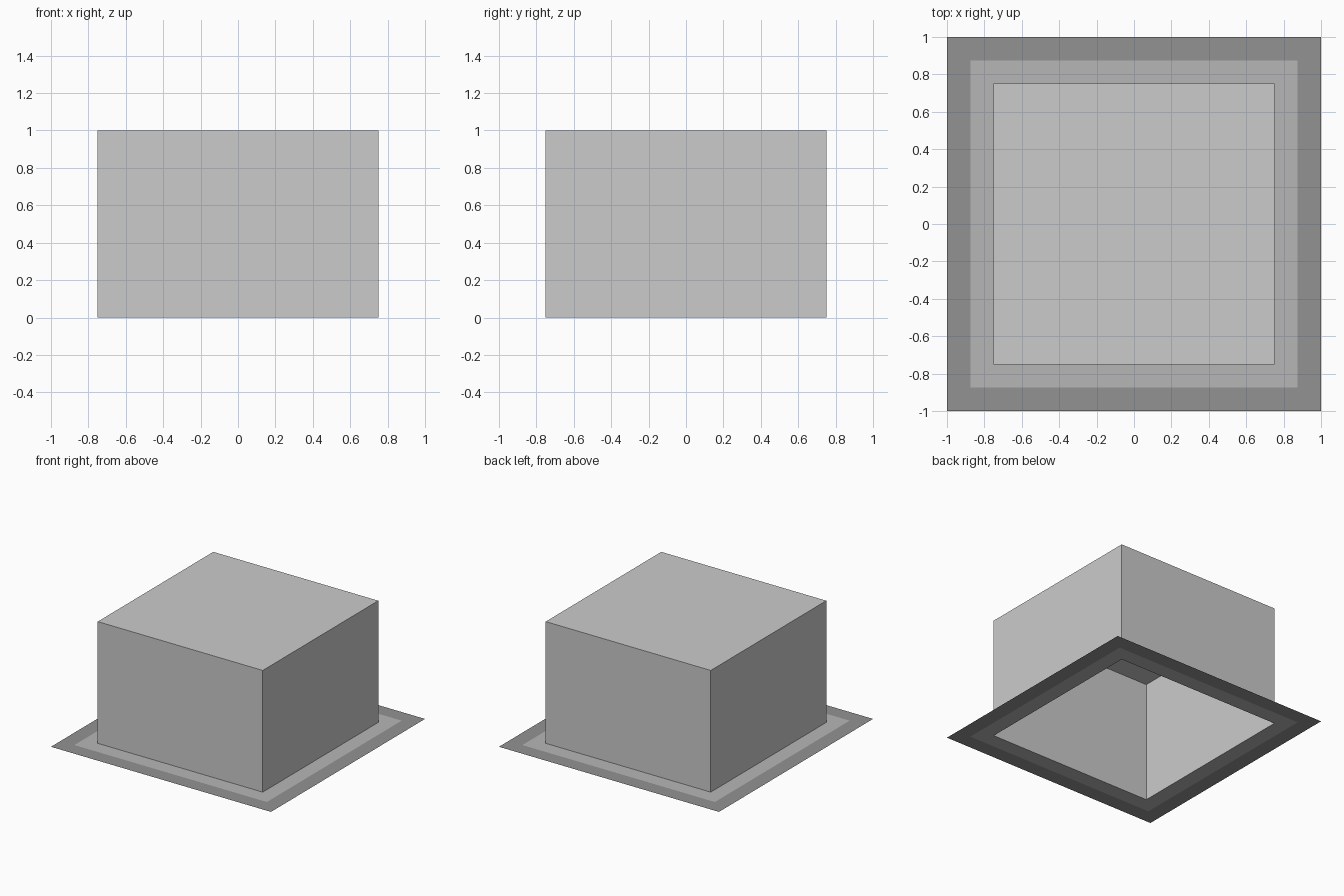
import bpy
import bmesh

if "Cube" in bpy.data.objects:
    bpy.data.objects.remove(bpy.data.objects["Cube"])


def grey(name, value):
    mat = bpy.data.materials.new(name)
    mat.diffuse_color = (value, value, value, 1)
    mat.use_nodes = True
    mat.node_tree.nodes["Principled BSDF"].inputs["Base Color"].default_value = mat.diffuse_color
    return mat


def add_object(name, bm, mat=None):
    mesh = bpy.data.meshes.new(name)
    bm.to_mesh(mesh)
    bm.free()
    if mat:
        mesh.materials.append(mat)
    obj = bpy.data.objects.new(name, mesh)
    bpy.context.collection.objects.link(obj)
    return obj


def flat_frame(name, inner, outer, mat):
    """Flat square ring at ground level, facing up."""
    bm = bmesh.new()
    corners = [(-1, -1), (1, -1), (1, 1), (-1, 1)]
    loops = [[bm.verts.new((x * r, y * r, 0)) for x, y in corners]
             for r in (inner, outer)]
    for i in range(4):
        j = (i + 1) % 4
        bm.faces.new((loops[0][i], loops[1][i], loops[1][j], loops[0][j]))
    return add_object(name, bm, mat)


# Hollow block: thin walls and roof, open underneath
bm = bmesh.new()
bmesh.ops.create_cube(bm, size=1)
bmesh.ops.scale(bm, vec=(1.5, 1.5, 1), verts=bm.verts)
bmesh.ops.translate(bm, vec=(0, 0, 0.5), verts=bm.verts)
bottom = [f for f in bm.faces if f.normal.z < -0.5]
bmesh.ops.delete(bm, geom=bottom, context='FACES')
add_object("hollow_block", bm)

# Flat border around the foot, in two shades
flat_frame("inner_border", 0.75, 0.875, grey("mid_grey", 0.47))
flat_frame("outer_border", 0.875, 1.0, grey("dark_grey", 0.29))
